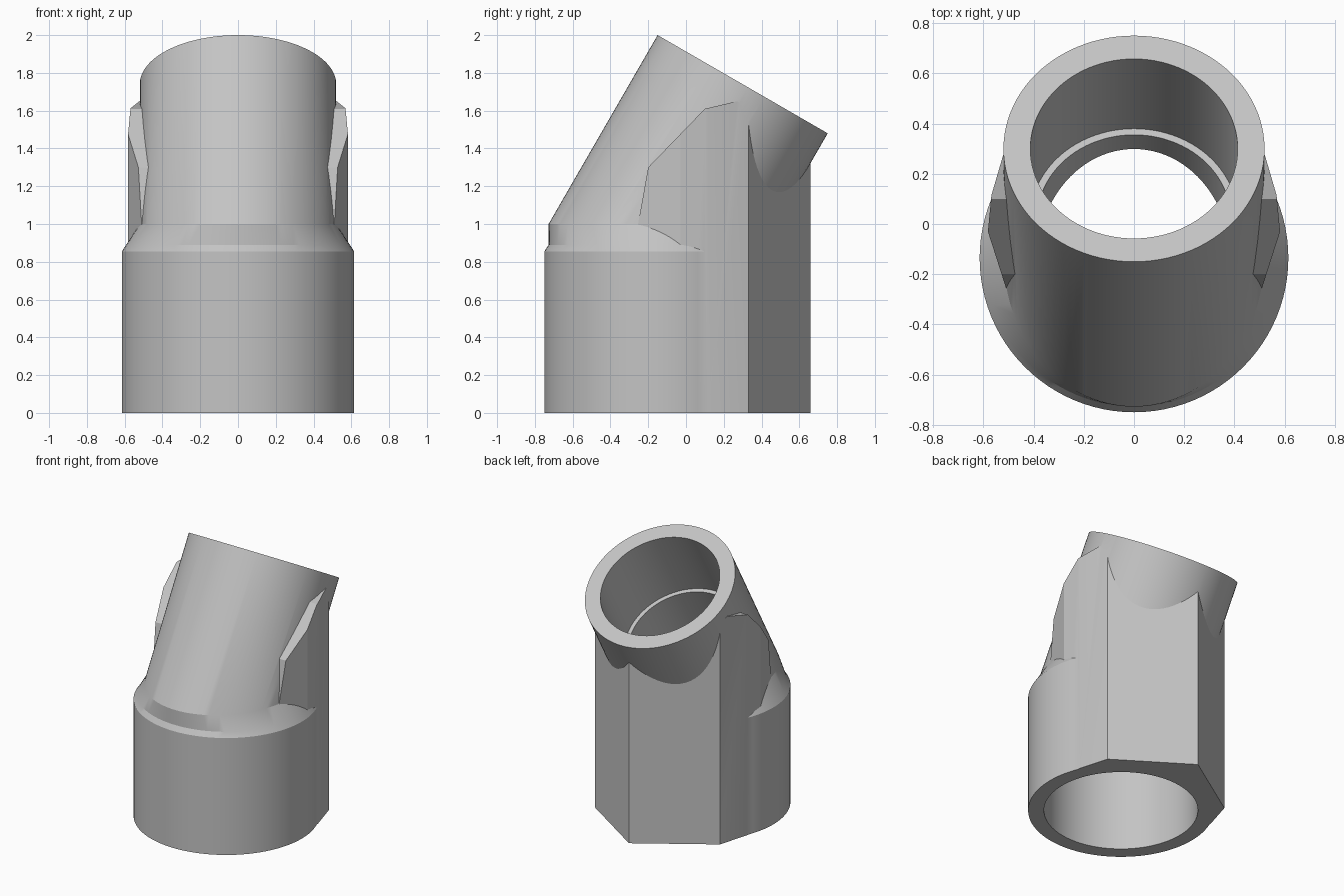
import bpy, bmesh
from math import sin, cos, pi, radians
from mathutils import Vector, Matrix

cube = bpy.data.objects.get("Cube")
if cube:
    bpy.data.objects.remove(cube, do_unlink=True)

SEG = 96
BASE_Y = -0.135                                   # centre of the upright socket
TILT = radians(30)
RIM = Vector((0, 0.30, 1.74))                     # centre of the tilted rim
AXIS = Vector((0, sin(TILT), cos(TILT)))          # direction of the tilted tube

grey = bpy.data.materials.new("plain_grey")
grey.use_nodes = True
grey.diffuse_color = (0.55, 0.55, 0.55, 1)
grey.node_tree.nodes["Principled BSDF"].inputs["Base Color"].default_value = grey.diffuse_color


def skin(name, rings):
    """Closed solid through a list of rings with equal point counts."""
    bm = bmesh.new()
    loops = [[bm.verts.new(p) for p in ring] for ring in rings]
    n = len(loops[0])
    for low, high in zip(loops, loops[1:]):
        for i in range(n):
            j = (i + 1) % n
            bm.faces.new((low[i], low[j], high[j], high[i]))
    bm.faces.new(loops[0][::-1])
    bm.faces.new(loops[-1])
    bmesh.ops.recalc_face_normals(bm, faces=bm.faces)
    mesh = bpy.data.meshes.new(name)
    bm.to_mesh(mesh)
    bm.free()
    mesh.materials.append(grey)
    obj = bpy.data.objects.new(name, mesh)
    bpy.context.collection.objects.link(obj)
    return obj


def level_ring(z, rx, ry=None, y=BASE_Y):
    ry = ry or rx
    return [(rx * cos(2 * pi * i / SEG), y + ry * sin(2 * pi * i / SEG), z) for i in range(SEG)]


def tilted_ring(depth, r):
    turn = Matrix.Rotation(-TILT, 3, 'X')
    centre = RIM - AXIS * depth
    return [centre + turn @ Vector((r * cos(2 * pi * i / SEG), r * sin(2 * pi * i / SEG), 0))
            for i in range(SEG)]


def combine(target, other, operation):
    mod = target.modifiers.new(operation.lower(), 'BOOLEAN')
    mod.operation = operation
    mod.solver = 'EXACT'
    mod.object = other
    bpy.context.view_layer.objects.active = target
    bpy.ops.object.modifier_apply(modifier=mod.name)
    bpy.data.objects.remove(other, do_unlink=True)


# Outer skin: upright socket, chamfer, blend to an oval, tilted tube
body = skin("angled_pipe_fitting", [
    level_ring(0, 0.615),
    level_ring(0.855, 0.615),
    level_ring(0.89, 0.592),
    level_ring(1.0, 0.52, 0.52 / cos(TILT), -0.127),
    tilted_ring(0, 0.52),
])

# Ridged back block: plan outline trimmed by a side outline
half = [(0.505, 0.33), (0.568, 0.115), (0.582, -0.03), (0.505, -0.27)]
plan = [(0, 0.66)] + half + [(-x, y) for x, y in reversed(half)]
block = skin("back_block", [[(x, y, z) for x, y in plan] for z in (0, 1.9)])
side = [(0.8, -0.1), (0.8, 1.35), (0.27, 1.65), (0.10, 1.61),
        (-0.20, 1.30), (-0.26, 0.965), (-0.26, -0.1)]
trim = skin("block_trim", [[(x, y, z) for y, z in side] for x in (-1, 1)])
combine(block, trim, 'INTERSECT')
combine(body, block, 'UNION')

# Hollow inside: lower bore, short neck, tilted passage and upper bore
bores = [
    skin("lower_bore", [level_ring(-0.1, 0.51), level_ring(0.85, 0.51)]),
    skin("neck_bore", [level_ring(0.7, 0.435), level_ring(0.968, 0.435)]),
    skin("passage_bore", [tilted_ring(1.15, 0.385), tilted_ring(0.4, 0.385)]),
    skin("upper_bore", [tilted_ring(0.556, 0.413), tilted_ring(-0.1, 0.413)]),
]
for bore in bores:
    combine(body, bore, 'DIFFERENCE')

# Smooth round walls with crisp edges
bpy.ops.object.select_all(action='DESELECT')
body.select_set(True)
bpy.context.view_layer.objects.active = body
bpy.ops.object.shade_smooth_by_angle(angle=radians(20))
